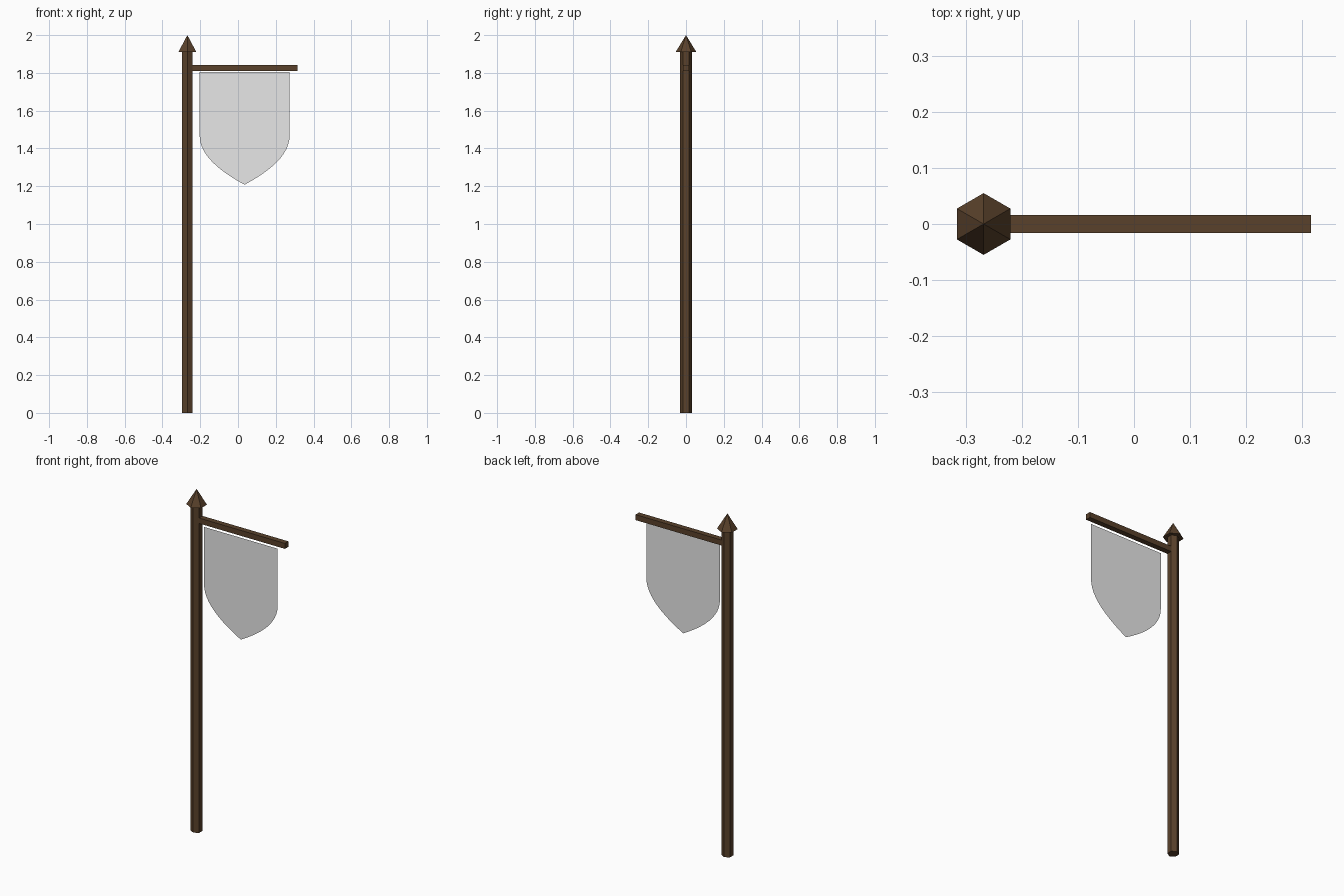
import bpy
import bmesh
from mathutils import Vector
from mathutils.geometry import interpolate_bezier

cube = bpy.data.objects.get("Cube")
if cube:
    bpy.data.objects.remove(cube, do_unlink=True)


def make_material(name, rgb):
    mat = bpy.data.materials.new(name)
    mat.use_nodes = True
    colour = (*rgb, 1.0)
    mat.diffuse_color = colour
    bsdf = next(n for n in mat.node_tree.nodes if n.type == 'BSDF_PRINCIPLED')
    bsdf.inputs["Base Color"].default_value = colour
    bsdf.inputs["Roughness"].default_value = 0.9
    return mat


wood = make_material("dark_wood", (0.1, 0.053, 0.024))
cloth = make_material("pale_grey_cloth", (0.8, 0.8, 0.8))

POLE_X = -0.268


def finish(name, mat):
    obj = bpy.context.object
    obj.name = name
    obj.data.materials.append(mat)
    return obj


def hex_part(name, r_bottom, r_top, z0, z1):
    # six-sided upright part with corners pointing forward and back
    bpy.ops.mesh.primitive_cone_add(vertices=6, radius1=r_bottom, radius2=r_top,
                                    depth=z1 - z0,
                                    location=(POLE_X, 0, (z0 + z1) / 2))
    return finish(name, wood)


# Upright pole and its pointed cap
hex_part("pole", 0.0315, 0.0315, 0, 1.91)
hex_part("pole_tip", 0.055, 0, 1.91, 2.0)

# Square crossbar running out of the pole
bar_end = 0.315
bpy.ops.mesh.primitive_cube_add(size=1, location=((POLE_X + bar_end) / 2, 0, 1.827))
bar = finish("crossbar", wood)
bar.scale = (bar_end - POLE_X, 0.032, 0.032)

# Flat cloth with a shield-shaped lower edge, hung at the front of the crossbar
half, top, shoulder, tip = 0.238, 1.804, 1.466, 1.208
start, end = Vector((half, 0, shoulder)), Vector((0, 0, tip))
control = Vector((half, 0, 1.336))
curve = interpolate_bezier(start, start.lerp(control, 2 / 3),
                           end.lerp(control, 2 / 3), end, 12)
right_side = [Vector((half, 0, top))] + [Vector(p) for p in curve]
left_side = [Vector((-p.x, 0, p.z)) for p in reversed(right_side[:-1])]

bm = bmesh.new()
face = bm.faces.new([bm.verts.new(p) for p in right_side + left_side])
face.normal_update()
if face.normal.y > 0:
    face.normal_flip()
mesh = bpy.data.meshes.new("banner_cloth")
bm.to_mesh(mesh)
bm.free()
banner = bpy.data.objects.new("banner_cloth", mesh)
banner.location = (0.035, -0.024, 0)
mesh.materials.append(cloth)
bpy.context.collection.objects.link(banner)
